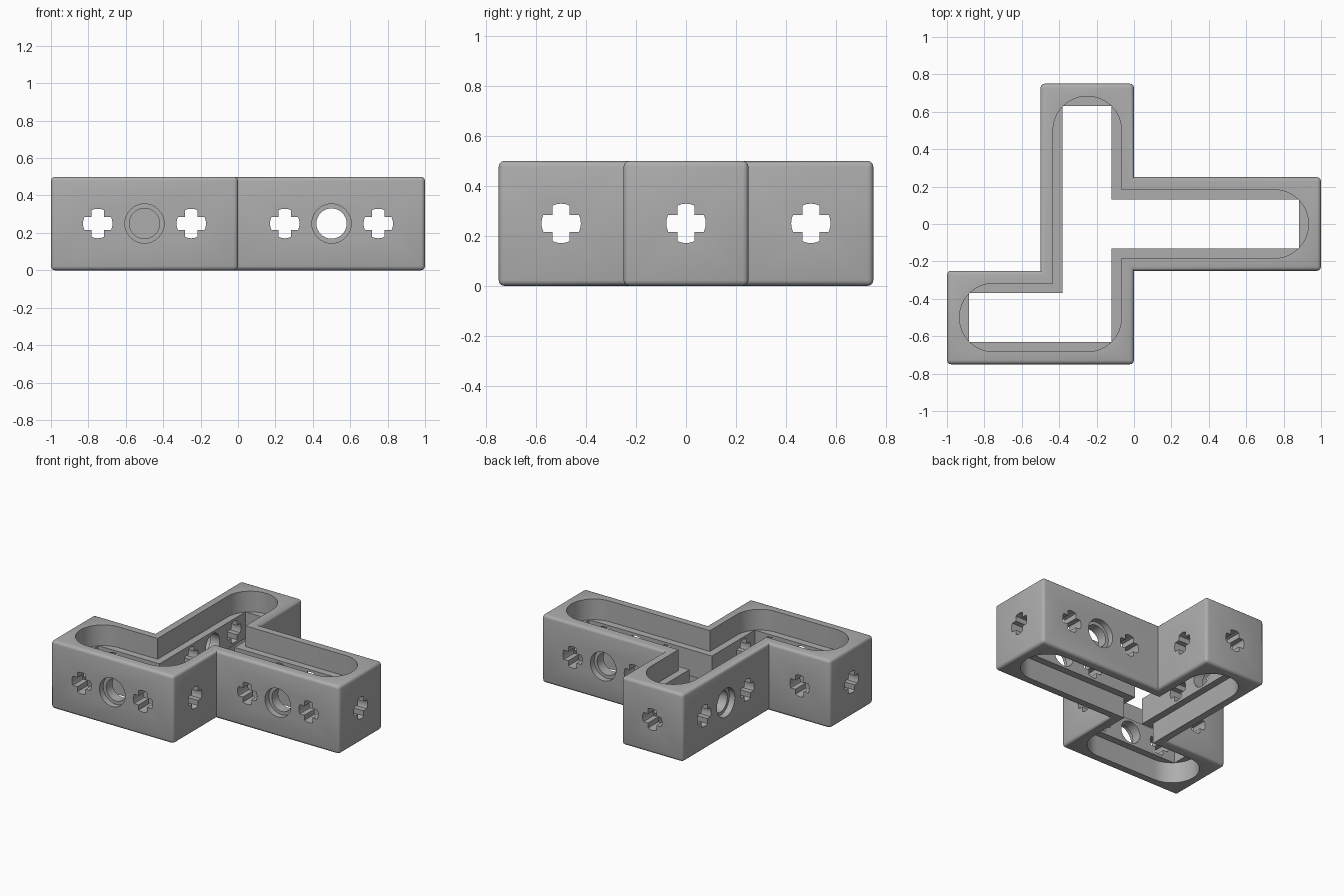
import bpy, bmesh, math
from mathutils import Matrix, Vector

if "Cube" in bpy.data.objects:
    bpy.data.objects.remove(bpy.data.objects["Cube"], do_unlink=True)

CELL, MID = 0.5, 0.25
CELLS = {(-0.75, -0.5), (-0.25, -0.5), (-0.25, 0.0), (-0.25, 0.5), (0.25, 0.0), (0.75, 0.0)}
# Outline corners: cell centre, direction to the corner, convex or not
CORNERS = [(-0.75, -0.5, -1, -1, 1), (-0.25, -0.5, 1, -1, 1), (-0.25, 0, 1, -1, 0),
           (0.75, 0, 1, -1, 1), (0.75, 0, 1, 1, 1), (-0.25, 0, 1, 1, 0),
           (-0.25, 0.5, 1, 1, 1), (-0.25, 0.5, -1, 1, 1), (-0.25, -0.5, -1, 1, 0),
           (-0.75, -0.5, -1, 1, 1)]


def outline(half, rounded=False, steps=12):
    """Offset of the frame's centre line, optionally with round convex corners."""
    pts = []
    for cx, cy, sx, sy, convex in CORNERS:
        if rounded and convex:
            mid = math.atan2(sy, sx)
            for i in range(steps + 1):
                a = mid + (i / steps - 0.5) * math.pi / 2
                pts.append((cx + half * math.cos(a), cy + half * math.sin(a)))
        else:
            pts.append((cx + half * sx, cy + half * sy))
    # drop repeated points where two arcs meet
    return [p for i, p in enumerate(pts) if (Vector(p) - Vector(pts[i - 1])).length > 1e-5]


def circle(r, n=32):
    return [(r * math.cos(math.tau * i / n), r * math.sin(math.tau * i / n)) for i in range(n)]


def cross(r, w):
    """Plus shape with arc tips."""
    pts, a = [], math.asin(w / r)
    for k in range(4):
        turn = Matrix.Rotation(k * math.pi / 2, 2)
        arm = [(r * math.cos(t * a), r * math.sin(t * a)) for t in (-1, -0.5, 0, 0.5, 1)] + [(w, w)]
        pts += [tuple(turn @ Vector(p)) for p in arm]
    return pts


def prism(bm, pts, lo, hi, matrix=Matrix()):
    rings = [[bm.verts.new(matrix @ Vector((x, y, z))) for x, y in pts] for z in (lo, hi)]
    bm.faces.new(rings[0][::-1])
    bm.faces.new(rings[1])
    for i in range(len(pts)):
        bm.faces.new((rings[0][i - 1], rings[0][i], rings[1][i], rings[1][i - 1]))


def make_object(name, bm):
    bmesh.ops.recalc_face_normals(bm, faces=bm.faces)
    mesh = bpy.data.meshes.new(name)
    bm.to_mesh(mesh)
    bm.free()
    obj = bpy.data.objects.new(name, mesh)
    bpy.context.collection.objects.link(obj)
    return obj


# Outer block with softened convex edges
bm = bmesh.new()
prism(bm, outline(MID), 0, CELL)
bmesh.ops.recalc_face_normals(bm, faces=bm.faces)
bm.normal_update()
soft = [e for e in bm.edges if e.calc_face_angle_signed() > 0.1]
bmesh.ops.bevel(bm, geom=soft, offset=0.022, segments=3, profile=0.5, affect='EDGES')
frame = make_object("frame", bm)

grey = bpy.data.materials.new("light grey")
grey.use_nodes = True
grey.diffuse_color = (0.42, 0.42, 0.42, 1)
grey.node_tree.nodes["Principled BSDF"].inputs["Base Color"].default_value = (0.42, 0.42, 0.42, 1)
frame.data.materials.append(grey)

# Cutters: round-ended pockets above and below, a narrower core between them
pockets, core, holes, recesses = (bmesh.new() for _ in range(4))
RIB = 0.097
prism(pockets, outline(0.183, True), MID + RIB, 0.6)
prism(pockets, outline(0.183, True), -0.1, MID - RIB)
prism(core, outline(0.131), MID - RIB - 0.002, MID + RIB + 0.002)

# Cross hole on every exposed cell side, round hole between two flush sides
for cx, cy in CELLS:
    for dx, dy in ((1, 0), (-1, 0), (0, 1), (0, -1)):
        side = (cx + dx * CELL, cy + dy * CELL)
        if side in CELLS:
            continue
        spin = Vector((dx, dy, 0)).to_track_quat('Z', 'Y').to_matrix().to_4x4()
        prism(holes, cross(0.079, 0.034), 0.11, 0.28, Matrix.Translation((cx, cy, MID)) @ spin)
        tx, ty = abs(dy) * CELL, abs(dx) * CELL
        if (cx + tx, cy + ty) in CELLS and (side[0] + tx, side[1] + ty) not in CELLS:
            place = Matrix.Translation((cx + tx / 2, cy + ty / 2, MID)) @ spin
            prism(holes, circle(0.081), 0.11, 0.28, place)
            prism(recesses, circle(0.105), MID - 0.045, 0.28, place)

bpy.context.view_layer.objects.active = frame
for name, bm in (("pocket_cutter", pockets), ("core_cutter", core),
                 ("hole_cutter", holes), ("recess_cutter", recesses)):
    cutter = make_object(name, bm)
    cutter.hide_render = True
    mod = frame.modifiers.new(name, 'BOOLEAN')
    mod.operation, mod.solver, mod.object = 'DIFFERENCE', 'EXACT', cutter
    bpy.ops.object.modifier_apply(modifier=name)
    bpy.data.objects.remove(cutter, do_unlink=True)

# Smooth rounds, sharp corners
for o in bpy.context.selected_objects:
    o.select_set(False)
frame.select_set(True)
bpy.ops.object.shade_smooth_by_angle(angle=math.radians(35))
